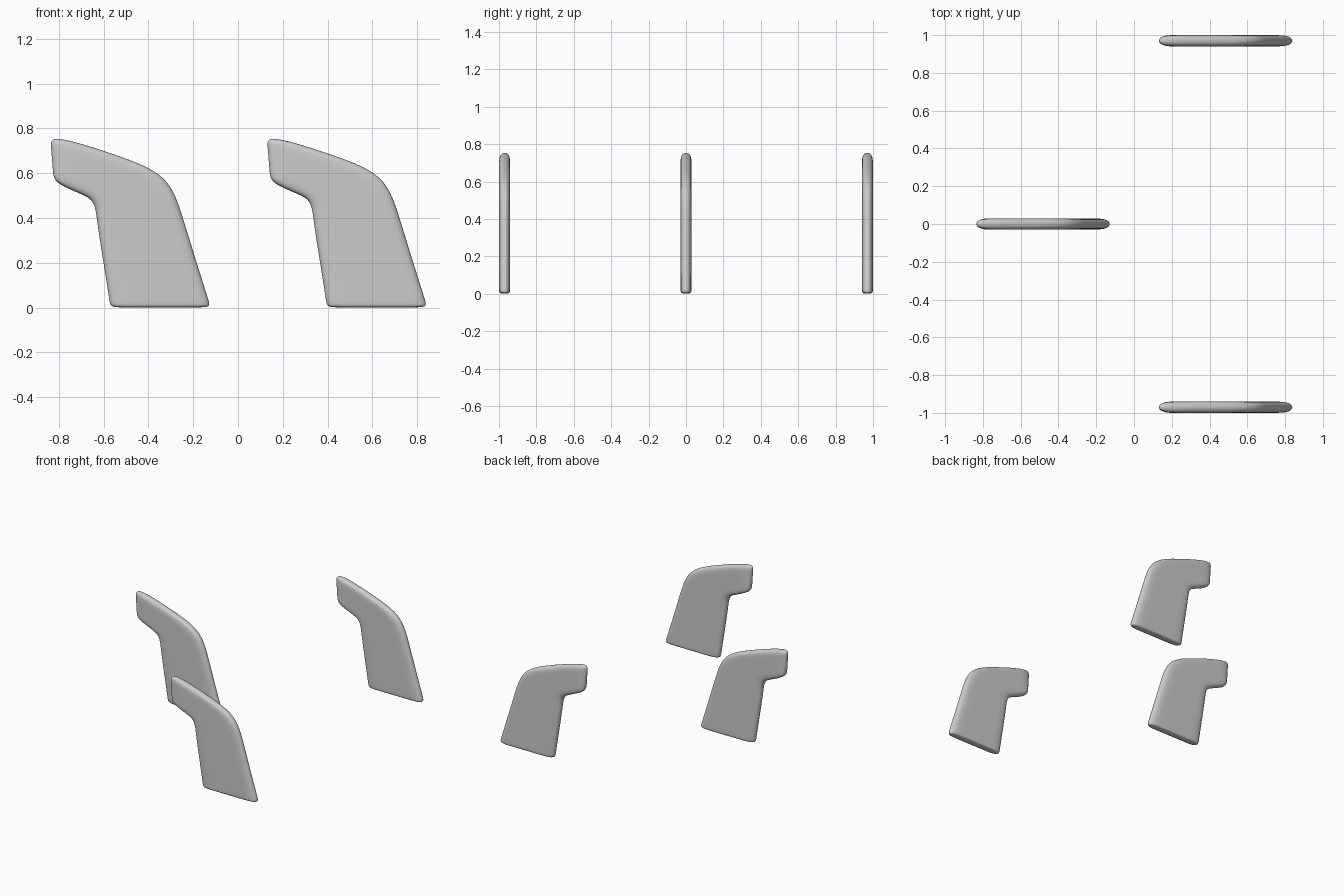
import bpy, bmesh

if "Cube" in bpy.data.objects:
    bpy.data.objects.remove(bpy.data.objects["Cube"])

HALF = 0.03                      # half thickness of a fin
COLS = (0, 0.25, 0.75, 1)        # columns across the fin width

# Rows from the base, up the stem, round the bend, to the tip:
# (inner edge x, z), (outer edge x, z)
ROWS = [
    ((0.392, 0.000), (0.848, 0.000)),
    ((0.391, 0.020), (0.845, 0.020)),
    ((0.359, 0.220), (0.780, 0.220)),
    ((0.334, 0.380), (0.720, 0.420)),
    ((0.325, 0.475), (0.660, 0.595)),
    ((0.275, 0.502), (0.450, 0.675)),
    ((0.205, 0.530), (0.270, 0.735)),
    ((0.142, 0.565), (0.122, 0.770)),
]


def make_fin(name, dx, dy):
    bm = bmesh.new()
    # flat grid of the fin profile on one side
    grid = [[bm.verts.new((a[0] + (b[0] - a[0]) * t, -HALF, a[1] + (b[1] - a[1]) * t))
             for t in COLS] for a, b in ROWS]
    for r0, r1 in zip(grid, grid[1:]):
        for i in range(len(COLS) - 1):
            bm.faces.new((r0[i], r0[i + 1], r1[i + 1], r1[i]))
    # thicken to a closed slab
    front = bm.faces[:]
    ret = bmesh.ops.extrude_face_region(bm, geom=front, use_keep_orig=True)
    moved = [v for v in ret["geom"] if isinstance(v, bmesh.types.BMVert)]
    bmesh.ops.translate(bm, verts=moved, vec=(0, 2 * HALF, 0))
    bmesh.ops.recalc_face_normals(bm, faces=bm.faces[:])
    for f in bm.faces:
        f.smooth = True
    mesh = bpy.data.meshes.new(name)
    bm.to_mesh(mesh)
    bm.free()
    ob = bpy.data.objects.new(name, mesh)
    bpy.context.collection.objects.link(ob)
    ob.location = (dx, dy, 0)
    # rounded edges
    sub = ob.modifiers.new("smooth", 'SUBSURF')
    sub.levels = sub.render_levels = 3


# One leading fin and a pair of side fins
make_fin("centre_fin", -0.967, 0)
for side, y in (("front", -0.97), ("back", 0.97)):
    make_fin(side + "_fin", 0, y)
